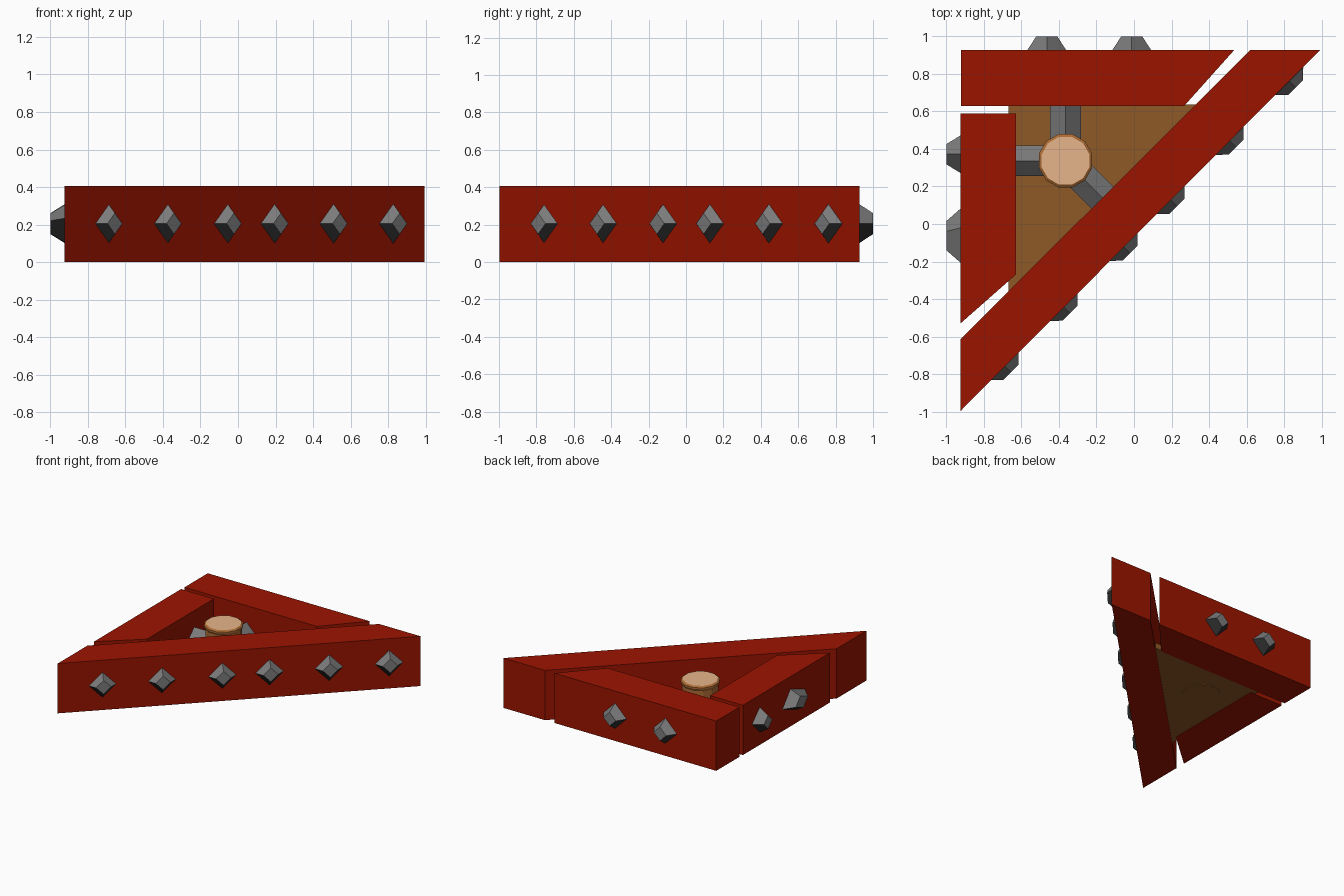
import bpy, bmesh, math
from mathutils import Vector

if "Cube" in bpy.data.objects:
    bpy.data.objects.remove(bpy.data.objects["Cube"])


def material(name, rgb):
    m = bpy.data.materials.new(name)
    m.diffuse_color = (*rgb, 1)
    m.use_nodes = True
    m.node_tree.nodes["Principled BSDF"].inputs["Base Color"].default_value = m.diffuse_color
    return m


RED = material("red_wall", (0.33, 0.007, 0.0))
BROWN = material("earth_brown", (0.28, 0.1, 0.02))
BARK = material("bark_orange", (0.42, 0.15, 0.035))
TAN = material("cut_wood", (0.82, 0.47, 0.26))
GREY = material("iron_grey", (0.2, 0.2, 0.2))
DARK = material("dark_iron", (0.03, 0.03, 0.03))


def finish(name, bm, *mats):
    bmesh.ops.recalc_face_normals(bm, faces=bm.faces)
    me = bpy.data.meshes.new(name)
    bm.to_mesh(me)
    bm.free()
    for m in mats:
        me.materials.append(m)
    ob = bpy.data.objects.new(name, me)
    bpy.context.collection.objects.link(ob)
    return ob


def loft(bm, rings):
    """Closed solid through a list of equal-sized point rings."""
    rows = [[bm.verts.new(p) for p in r] for r in rings]
    n = len(rows[0])
    for a, b in zip(rows, rows[1:]):
        for i in range(n):
            j = (i + 1) % n
            bm.faces.new((a[i], a[j], b[j], b[i]))
    bm.faces.new(rows[0][::-1])
    bm.faces.new(rows[-1])


def prism(name, outline, z0, z1, mat):
    bm = bmesh.new()
    loft(bm, [[(x, y, z) for x, y in outline] for z in (z0, z1)])
    return finish(name, bm, mat)


def bar(name, start, direction, stations, wide=1.0, turn=0.0):
    """Four-sided diamond bar; stations are (distance, radius) along direction."""
    d = Vector((*direction, 0)).normalized()
    side = Vector((-d.y, d.x, 0))
    bm = bmesh.new()
    rings = []
    for dist, r in stations:
        ring = []
        for k in range(4):
            a = k * math.pi / 2 + turn
            ring.append(Vector(start) + d * dist + side * (r * wide * math.cos(a))
                        + Vector((0, 0, r * math.sin(a))))
        rings.append(ring)
    loft(bm, rings)
    ob = finish(name, bm, GREY, DARK)
    # undersides are the darker iron
    for p in ob.data.polygons:
        p.material_index = 1 if p.normal.z < -0.1 else 0
    return ob


# three walls of the triangle
H = 0.405
prism("back_wall", [(-0.922, 0.928), (-0.922, 0.63), (0.268, 0.63), (0.535, 0.928)], 0, H, RED)
prism("left_wall", [(-0.925, 0.59), (-0.925, -0.53), (-0.63, -0.27), (-0.63, 0.59)], 0, H, RED)
prism("diagonal_wall", [(-0.925, -0.997), (0.993, 0.928), (0.62, 0.928), (-0.925, -0.615)], 0, H, RED)

# floor slab between the walls
prism("floor", [(-0.67, 0.637), (-0.67, -0.47), (0.437, 0.637)], 0.004, 0.05, BROWN)

# centre post with a slightly flared rim and pale cut top
PX, PY = -0.365, 0.337
bm = bmesh.new()
N = 12
loft(bm, [[(PX + r * math.cos((i + 0.5) * math.tau / N), PY + r * math.sin((i + 0.5) * math.tau / N), z)
           for i in range(N)]
          for r, z in ((0.143, 0.0), (0.136, 0.05), (0.136, 0.335), (0.147, 0.355), (0.147, 0.367), (0.132, 0.377))])
post = finish("centre_post", bm, BARK, TAN, BROWN)
for p in post.data.polygons:
    if p.normal.z > 0.95:
        p.material_index = 1
    elif p.normal.z < -0.95:
        p.material_index = 2

# beams from the post into each wall
for name, d, length in (("back_beam", (0, 1), 0.33), ("left_beam", (-1, 0), 0.30), ("diagonal_beam", (1, -1), 0.33)):
    bar(name, (PX, PY, 0.19), d, [(0.05, 0.082), (length, 0.082)])

# blunt spikes on the outer faces
for i, x in enumerate((-0.69, -0.375, -0.055, 0.195, 0.51, 0.828)):
    bar(f"diagonal_spike_{i + 1}", (x, x - 0.067, 0.205), (1, -1),
        [(-0.02, 0.105), (0, 0.105), (0.048, 0.056)])
for i, x in enumerate((-0.465, -0.012)):
    bar(f"back_spike_{i + 1}", (x, 0.928, 0.205), (0, 1), [(-0.02, 0.103), (0, 0.103), (0.072, 0.056)])
for i, (y, wide, turn) in enumerate(((0.372, 0.97, 0), (-0.062, 1.45, math.radians(16)))):
    bar(f"left_spike_{i + 1}", (-0.925, y, 0.205), (-1, 0),
        [(-0.02, 0.103), (0, 0.103), (0.075, 0.056)], wide, turn)
